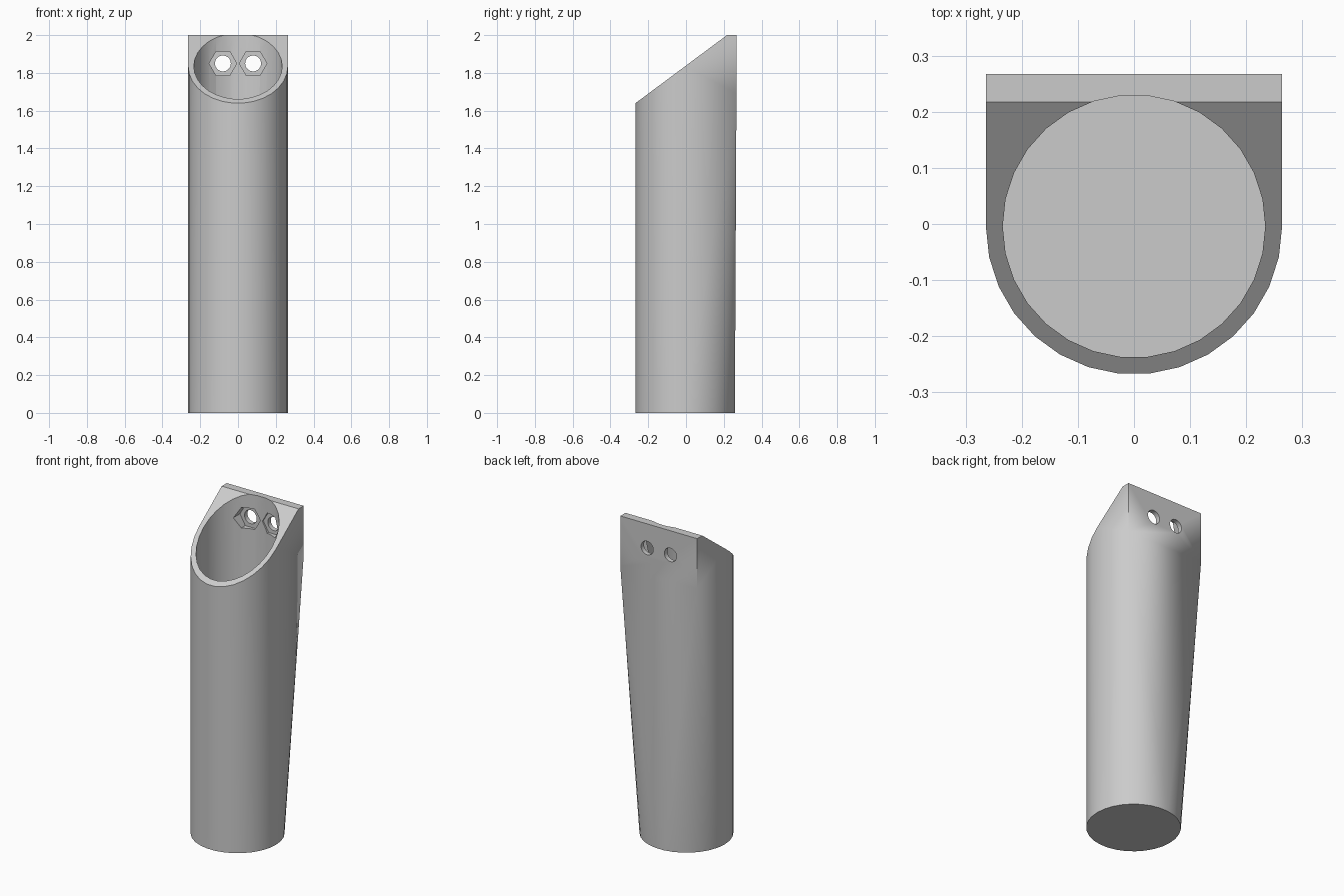
import bpy, bmesh, math
from mathutils import Vector, Matrix

cube = bpy.data.objects.get("Cube")
if cube:
    bpy.data.objects.remove(cube, do_unlink=True)

R_OUT, R_IN, CY = 0.264, 0.234, -0.004   # tube radii and axis
BACK, TOP, FLOOR, SIDES = 0.267, 2.0, 0.03, 30
NUT_X, NUT_Z, NUT_FLOOR = 0.08, 1.85, 0.238

grey = bpy.data.materials.new("plain grey")
grey.use_nodes = True
color = (0.6, 0.6, 0.6, 1)
grey.diffuse_color = color
grey.node_tree.nodes["Principled BSDF"].inputs["Base Color"].default_value = color


def make_object(name, bm):
    bmesh.ops.recalc_face_normals(bm, faces=bm.faces)
    mesh = bpy.data.meshes.new(name)
    bm.to_mesh(mesh)
    bm.free()
    mesh.materials.append(grey)
    obj = bpy.data.objects.new(name, mesh)
    bpy.context.collection.objects.link(obj)
    return obj


def prism(name, sides, radius, start, end):
    """Regular prism between two points, with a corner on the +x side."""
    start, end = Vector(start), Vector(end)
    axis = (end - start).normalized()
    u = Vector((1, 0, 0))
    v = axis.cross(u)
    bm = bmesh.new()
    rings = []
    for p in (start, end):
        angles = [2 * math.pi * i / sides for i in range(sides)]
        rings.append([bm.verts.new(p + radius * (math.cos(a) * u + math.sin(a) * v))
                      for a in angles])
    low, high = rings
    bm.faces.new(low)
    bm.faces.new(high)
    for i in range(sides):
        j = (i + 1) % sides
        bm.faces.new((low[i], low[j], high[j], high[i]))
    return make_object(name, bm)


# Outer body: round tube blended into a square-cornered mounting back
bm = bmesh.new()
for z in (0, TOP):
    for i in range(SIDES):
        a = 2 * math.pi * i / SIDES
        bm.verts.new((R_OUT * math.cos(a), CY + R_OUT * math.sin(a), z))
for x in (-R_OUT, R_OUT):
    for z in (1.69, TOP):
        bm.verts.new((x, BACK, z))
hull = bmesh.ops.convex_hull(bm, input=bm.verts)
bmesh.ops.delete(bm, geom=[v for v in bm.verts if not v.link_faces], context='VERTS')
bmesh.ops.dissolve_limit(bm, angle_limit=0.002, verts=bm.verts, edges=bm.edges)

# Slanted mouth, leaving a narrow flat strip along the back
slope_low, slope_high = Vector((0, -0.267, 1.64)), Vector((0, 0.217, TOP))
along = slope_high - slope_low
cut = bmesh.ops.bisect_plane(bm, geom=bm.verts[:] + bm.edges[:] + bm.faces[:],
                             plane_co=slope_low, plane_no=(0, -along.z, along.y),
                             clear_outer=True)
rim = [e for e in bm.edges if e.is_boundary]
bmesh.ops.holes_fill(bm, edges=rim, sides=0)
body = make_object("tube_body", bm)

# Bore, hexagonal nut pockets and bolt holes
cutters = [prism("bore_cutter", SIDES, R_IN, (0, CY, FLOOR), (0, CY, 2.2))]
for x in (-NUT_X, NUT_X):
    cutters.append(prism("nut_cutter", 6, 0.073, (x, 0.05, NUT_Z), (x, NUT_FLOOR, NUT_Z)))
    cutters.append(prism("bolt_cutter", 30, 0.042, (x, 0.1, NUT_Z), (x, 0.4, NUT_Z)))

bpy.ops.object.select_all(action='DESELECT')
bpy.context.view_layer.objects.active = body
body.select_set(True)
for cutter in cutters:
    mod = body.modifiers.new("cut", 'BOOLEAN')
    mod.operation = 'DIFFERENCE'
    mod.solver = 'EXACT'
    mod.object = cutter
    bpy.ops.object.modifier_apply(modifier=mod.name)
    bpy.data.objects.remove(cutter, do_unlink=True)

bpy.ops.object.shade_smooth_by_angle(angle=math.radians(30))
